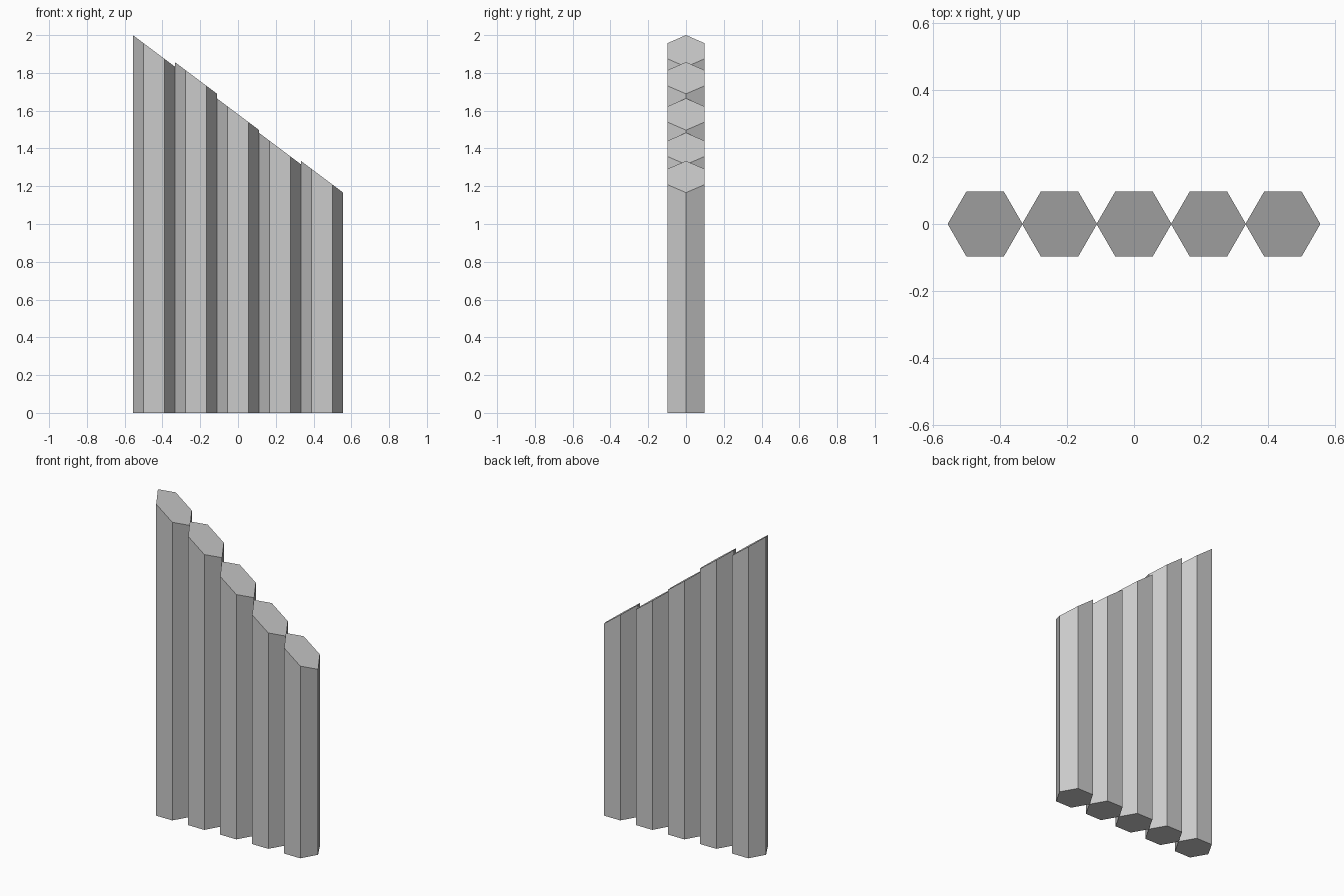
import bpy
import bmesh
from math import cos, sin, pi

cube = bpy.data.objects.get("Cube")
if cube:
    bpy.data.objects.remove(cube)

# Single stone grey
grey = bpy.data.materials.new("stone_grey")
grey.use_nodes = True
colour = (0.6, 0.6, 0.6, 1)
grey.diffuse_color = colour
grey.node_tree.nodes["Principled BSDF"].inputs["Base Color"].default_value = colour

RADIUS = 0.112
SPACING = 0.2225
SLOPE = -0.75
HEIGHTS = [1.916, 1.773, 1.581, 1.399, 1.25]  # at each column's axis


def column(name, x, height):
    """Hexagonal prism whose top is cut at a slant."""
    bm = bmesh.new()
    ring = [(RADIUS * cos(i * pi / 3), RADIUS * sin(i * pi / 3)) for i in range(6)]
    base = bm.faces.new([bm.verts.new((px, py, 0)) for px, py in ring])
    side = bmesh.ops.extrude_face_region(bm, geom=[base], use_keep_orig=True)
    for v in side["geom"]:
        if isinstance(v, bmesh.types.BMVert):
            v.co.z = height + SLOPE * v.co.x
    bmesh.ops.recalc_face_normals(bm, faces=bm.faces)
    mesh = bpy.data.meshes.new(name)
    bm.to_mesh(mesh)
    bm.free()
    mesh.materials.append(grey)
    obj = bpy.data.objects.new(name, mesh)
    obj.location.x = x
    bpy.context.collection.objects.link(obj)


# Row of columns stepping down towards +x
for i, height in enumerate(HEIGHTS):
    column(f"column_{i + 1}", (i - 2) * SPACING, height)
